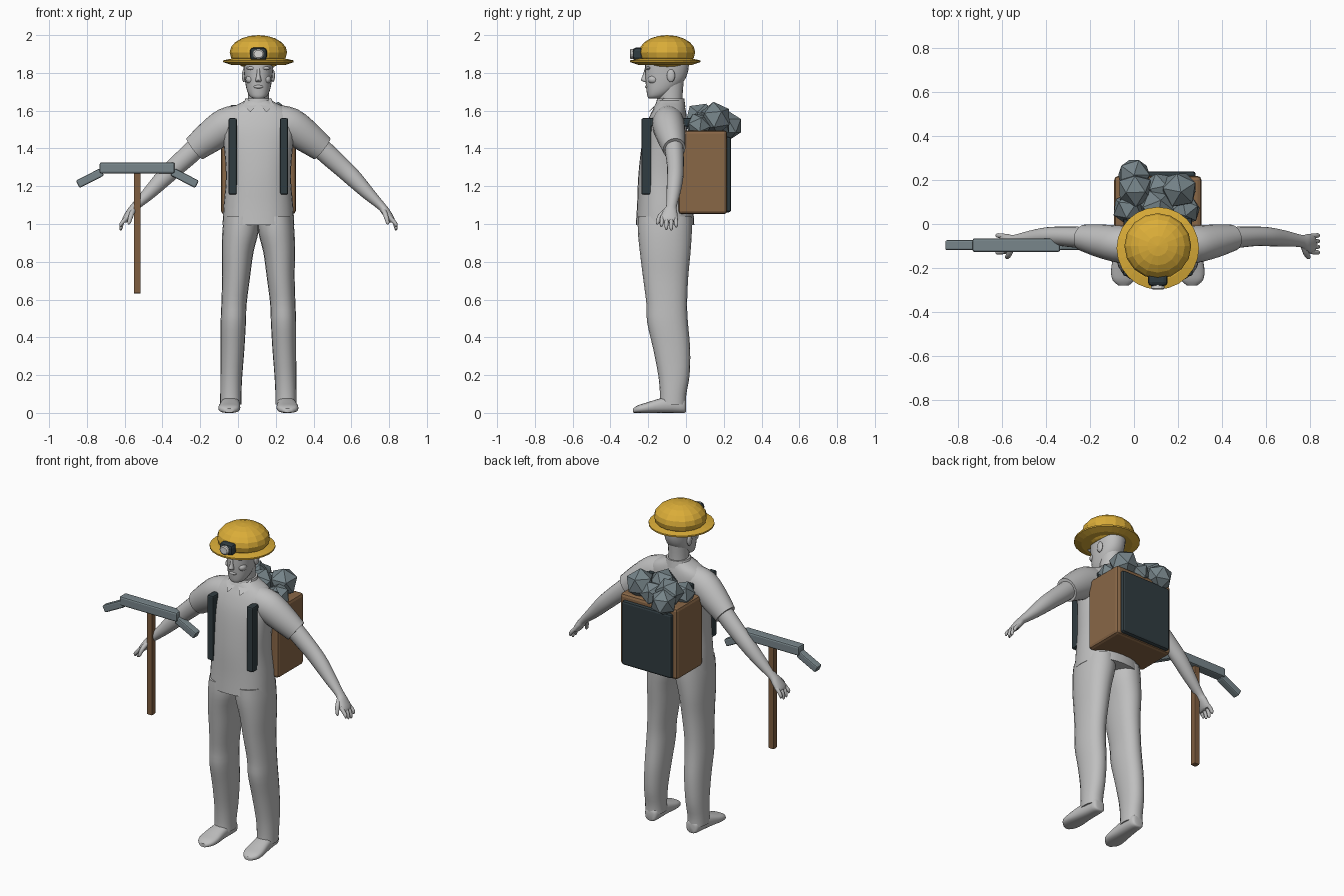
import bpy, bmesh, math
from mathutils import Vector, Matrix

CX = 0.108  # centre line of the figure


def material(name, rgb):
    m = bpy.data.materials.new(name)
    m.diffuse_color = (*rgb, 1)
    return m


GREY = material("light grey", (0.52, 0.52, 0.52))
GOLD = material("helmet yellow", (0.71, 0.42, 0.04))
BROWN = material("basket brown", (0.25, 0.135, 0.062))
WOOD = material("handle wood", (0.21, 0.11, 0.05))
DARK = material("dark slate", (0.030, 0.045, 0.052))
STEEL = material("steel", (0.19, 0.24, 0.26))
STONE = material("stone", (0.18, 0.23, 0.25))
LENS = material("lens white", (0.68, 0.68, 0.66))


def finish(name, bm, mat, smooth=None):
    bmesh.ops.recalc_face_normals(bm, faces=bm.faces)
    me = bpy.data.meshes.new(name)
    bm.to_mesh(me)
    bm.free()
    me.materials.append(mat)
    if smooth:
        me.shade_smooth()
        me.set_sharp_from_angle(angle=math.radians(smooth))
    ob = bpy.data.objects.new(name, me)
    bpy.context.collection.objects.link(ob)
    return ob


def refine(rows, n):
    """Catmull-Rom interpolation between the given rings."""
    out = []
    for i in range(len(rows) - 1):
        a, b, c, d = (rows[max(i - 1, 0)], rows[i], rows[i + 1], rows[min(i + 2, len(rows) - 1)])
        for k in range(n):
            t = k / n
            out.append([q + .5 * t * (r - p + t * (2*p - 5*q + 4*r - s + t * (3*(q - r) + s - p)))
                        for p, q, r, s in zip(a, b, c, d)])
    return out + [list(rows[-1])]


def loft(name, rows, frame="z", side=1, sides=20, power=2.0, steps=3, mat=GREY, smooth=45):
    """Skin over rings (dx, y, z, ra, rb), dx measured outward from the centre line."""
    rows = refine(rows, steps)
    pts = [Vector(r[:3]) for r in rows]
    bm, rings = bmesh.new(), []
    for i, r in enumerate(rows):
        if frame == "z":
            a, b = Vector((1, 0, 0)), Vector((0, 1, 0))
        elif frame == "y":
            a, b = Vector((1, 0, 0)), Vector((0, 0, 1))
        else:
            t = (pts[min(i + 1, len(pts) - 1)] - pts[max(i - 1, 0)]).normalized()
            a = Vector((0, 1, 0))
            a = (a - t * a.dot(t)).normalized()
            b = t.cross(a)
        ring = []
        for k in range(sides):
            c, s = math.cos(math.tau * k / sides), math.sin(math.tau * k / sides)
            p = pts[i] + a * r[3] * math.copysign(abs(c) ** (2 / power), c) \
                + b * r[4] * math.copysign(abs(s) ** (2 / power), s)
            ring.append(bm.verts.new((CX + side * p.x, p.y, p.z)))
        rings.append(ring)
    for lo, hi in zip(rings, rings[1:]):
        for k in range(sides):
            bm.faces.new((lo[k], lo[(k + 1) % sides], hi[(k + 1) % sides], hi[k]))
    bm.faces.new(rings[0])
    bm.faces.new(rings[-1])
    return finish(name, bm, mat, smooth)


def box(name, lo, hi, mat, bevel=0.01, angle=0):
    """Bevelled box between two corners, turned about y."""
    lo, hi = Vector(lo), Vector(hi)
    bm = bmesh.new()
    bmesh.ops.create_cube(bm, size=1, matrix=Matrix.Diagonal((*(hi - lo), 1)))
    ob = finish(name, bm, mat)
    ob.location = (lo + hi) / 2
    ob.rotation_euler.y = angle
    mod = ob.modifiers.new("bevel", "BEVEL")
    mod.width, mod.segments = bevel, 2
    return ob


def ball(name, loc, size, mat=GREY, u=14, v=10, smooth=60):
    bm = bmesh.new()
    bmesh.ops.create_uvsphere(bm, u_segments=u, v_segments=v, radius=1,
                              matrix=Matrix.Translation(loc) @ Matrix.Diagonal((*size, 1)))
    return finish(name, bm, mat, smooth)


# Shirt, neck and head
loft("shirt", [(0, -.111, .995, .190, .155), (0, -.111, 1.10, .184, .148), (0, -.115, 1.25, .172, .138),
               (0, -.112, 1.40, .182, .125), (0, -.106, 1.50, .195, .112), (0, -.095, 1.57, .190, .098),
               (0, -.088, 1.61, .155, .085), (0, -.085, 1.64, .095, .074), (0, -.083, 1.655, .07, .066)],
     sides=28, power=2.3)
loft("collar", [(0, -.083, 1.62, .085, .080), (0, -.081, 1.665, .068, .072)], steps=1, sides=24)
loft("neck", [(0, -.075, 1.60, .058, .058), (0, -.082, 1.68, .056, .064), (0, -.085, 1.78, .058, .075)])
loft("head", [(0, -.170, 1.664, .024, .026), (0, -.158, 1.675, .044, .046), (0, -.137, 1.705, .060, .072),
              (0, -.115, 1.75, .070, .099), (0, -.104, 1.80, .076, .113), (0, -.100, 1.86, .080, .115),
              (0, -.100, 1.91, .070, .100)], sides=24, power=2.2)
loft("nose", [(0, -.212, 1.752, .012, .010), (0, -.220, 1.762, .016, .018), (0, -.215, 1.785, .010, .015),
              (0, -.208, 1.825, .008, .010)], sides=12)
ball("lips", (CX, -.205, 1.727), (.026, .012, .010))
ball("chin", (CX, -.183, 1.683), (.028, .021, .018))
for s in (1, -1):
    ball("ear", (CX + s * .077, -.080, 1.785), (.011, .022, .034))
    ball("brow", (CX + s * .035, -.200, 1.825), (.030, .014, .009))
    ball("cheek", (CX + s * .042, -.172, 1.765), (.026, .030, .024))
    # Collar flap plate
    bm = bmesh.new()
    flap = [(.066, -.115, 1.668), (.006, -.158, 1.635), (.042, -.200, 1.592), (.083, -.150, 1.63)]
    face = bm.faces.new([bm.verts.new((CX + s * x, y, z)) for x, y, z in flap])
    bmesh.ops.solidify(bm, geom=[face], thickness=.009)
    finish("collar_flap", bm, GREY)

    # Arms
    loft("sleeve", [(.10, -.095, 1.535, .085, .095), (.17, -.092, 1.520, .085, .095),
                    (.255, -.078, 1.462, .076, .085), (.338, -.062, 1.398, .060, .070)], "path", s)
    loft("arm", [(.30, -.066, 1.43, .050, .055), (.37, -.060, 1.365, .048, .054),
                 (.445, -.056, 1.297, .044, .050), (.505, -.058, 1.24, .043, .046),
                 (.575, -.066, 1.168, .037, .036), (.650, -.077, 1.095, .028, .023),
                 (.672, -.083, 1.068, .037, .023), (.702, -.090, 1.025, .046, .019),
                 (.708, -.090, 1.012, .038, .012)], "path", s)
    for k, tip in enumerate((.985, .970, .966, .982)):
        y = -.125 + .023 * k
        loft("finger", [(.690, y, 1.04, .011, .012), (.719, y - .003 + .002 * k, 1.010, .011, .011),
                        (.728, y - .005 + .003 * k, tip + .012, .009, .009),
                        (.727, y - .005 + .003 * k, tip, .004, .004)], "path", s, sides=10)
    loft("thumb", [(.662, -.100, 1.075, .014, .014), (.674, -.135, 1.045, .013, .013),
                   (.684, -.150, 1.010, .010, .010), (.686, -.152, .998, .004, .004)], "path", s, sides=10)

    # Trouser legs and shoes
    loft("trouser_leg", [(.092, -.112, 1.04, .090, .142), (.095, -.112, .96, .096, .143),
                         (.110, -.110, .85, .084, .134), (.118, -.108, .72, .074, .120),
                         (.129, -.102, .58, .067, .108), (.133, -.098, .48, .067, .108),
                         (.137, -.076, .34, .063, .098), (.143, -.064, .20, .058, .083),
                         (.146, -.068, .10, .056, .070), (.146, -.070, .045, .056, .070)], side=s, power=2.2)
    loft("shoe", [(.143, .000, .032, .022, .026), (.143, -.012, .040, .040, .040), (.145, -.07, .045, .047, .045),
                  (.150, -.14, .038, .052, .038), (.154, -.21, .027, .058, .027), (.156, -.255, .020, .049, .020),
                  (.155, -.280, .012, .022, .011)], "y", s, power=2.6)

    # Pack straps running down the chest and over the shoulder
    x = CX + s * .136
    box("chest_strap", (x - .022, -.236, 1.155), (x + .022, -.182, 1.56), DARK, .009)
    box("shoulder_strap", (x - .020, -.20, 1.515), (x + .020, .04, 1.56), DARK, .009)

# Helmet with brim and lamp
ball("helmet_dome", (CX, -.100, 1.909), (.152, .149, .091), GOLD, 16, 10, None)
loft("helmet_brim", [(0, -.110, 1.843, .145, .145), (0, -.110, 1.857, .187, .187),
                     (0, -.110, 1.866, .187, .187), (0, -.110, 1.875, .145, .145)],
     steps=1, sides=24, mat=GOLD, smooth=None)
box("lamp_housing", (CX - .045, -.282, 1.867), (CX + .045, -.225, 1.934), DARK, .018)
loft("lamp_lens", [(0, -.297, 1.900, .024, .020), (0, -.292, 1.900, .031, .027), (0, -.275, 1.900, .031, .027)],
     "y", sides=12, steps=1, mat=LENS, smooth=None)

# Basket with rear panel
box("basket", (CX - .198, -.04, 1.052), (CX + .198, .218, 1.496), BROWN, .018)
box("rear_panel", (CX - .172, .195, 1.062), (CX + .172, .239, 1.462), DARK, .013)

# Rocks heaped in the basket
ROCKS = [(.000, .222, 1.520, .080), (.005, .155, 1.560, .083), (.205, .155, 1.560, .088), (.105, .075, 1.560, .085),
         (.235, .065, 1.520, .070), (-.025, .070, 1.525, .075), (.115, .165, 1.525, .075)]
for i, (x, y, z, r) in enumerate(ROCKS):
    bm = bmesh.new()
    bmesh.ops.create_icosphere(bm, subdivisions=1, radius=r)
    rock = finish("rock", bm, STONE)
    rock.location = (x, y, z)
    rock.rotation_euler = (.5 * i, .35 * i, .8 * i)

# Pickaxe
PY = -.096
box("pick_handle", (-.551, PY - .018, .632), (-.515, PY + .018, 1.285), WOOD, .005)
box("pick_head", (-.733, PY - .031, 1.268), (-.335, PY + .031, 1.326), STEEL, .010)
for side in (1, -1):
    mid = -.533 + side * .251
    box("pick_tip", (mid - .073, PY - .023, 1.221), (mid + .073, PY + .023, 1.265), STEEL, .008, side * .47)
